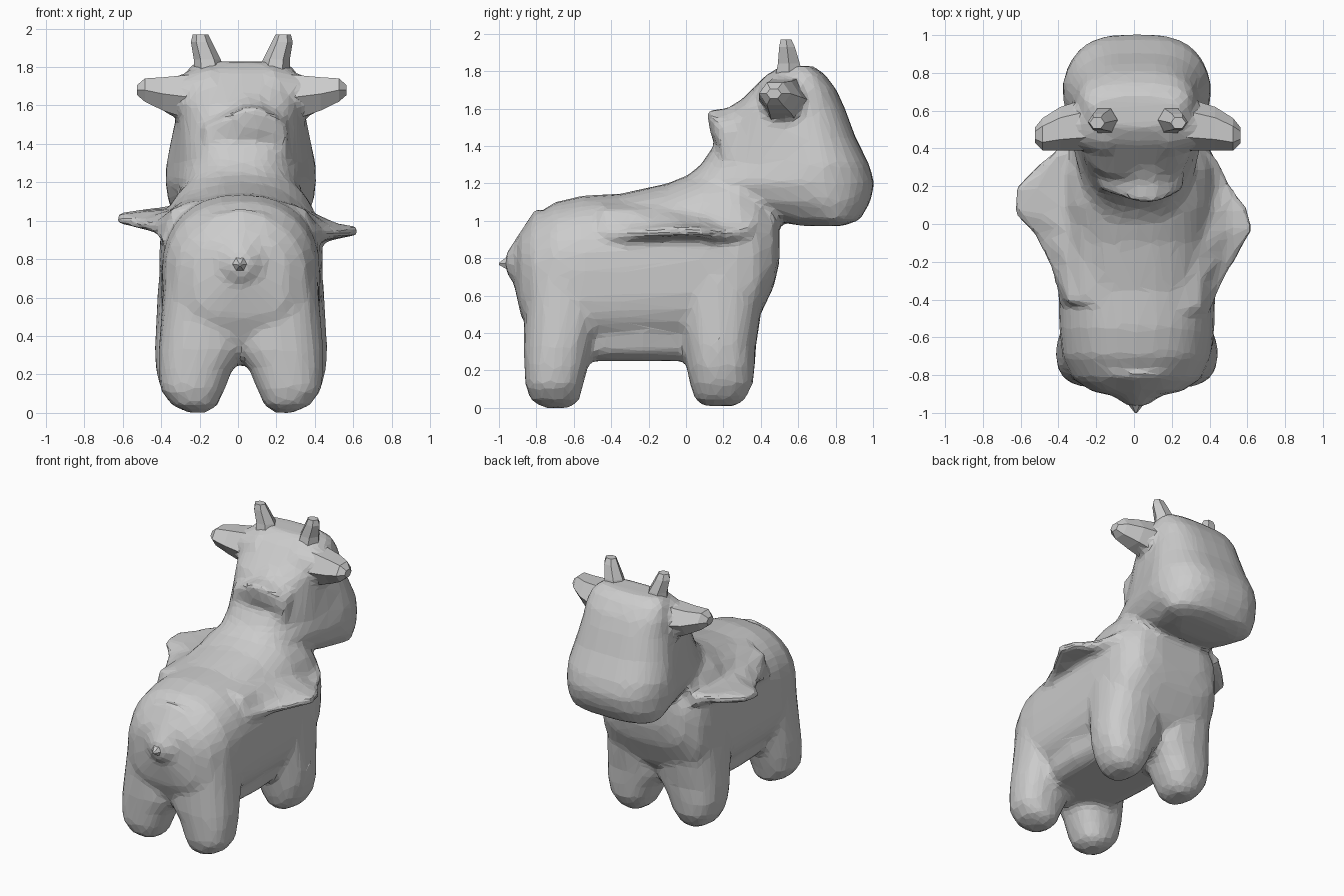
import bpy, bmesh, math
from mathutils import Vector

if "Cube" in bpy.data.objects:
    bpy.data.objects.remove(bpy.data.objects["Cube"])

CX = 0.015  # slight sideways offset of the whole figure


def ring(n, exp, fn):
    """Superellipse loop: fn maps unit (u, v) to a 3D point."""
    pts = []
    for i in range(n):
        a = 2 * math.pi * i / n
        c, s = math.cos(a), math.sin(a)
        u = math.copysign(abs(c) ** (2 / exp), c)
        v = math.copysign(abs(s) ** (2 / exp), s)
        pts.append(Vector(fn(u, v)))
    return pts


def loft(bm, rings):
    """Skin a list of loops and cap both ends."""
    loops = [[bm.verts.new(p) for p in r] for r in rings]
    n = len(loops[0])
    faces = []
    for a, b in zip(loops, loops[1:]):
        for i in range(n):
            j = (i + 1) % n
            faces.append(bm.faces.new((a[i], a[j], b[j], b[i])))
    faces += [bm.faces.new(loops[0]), bm.faces.new(loops[-1])]
    bmesh.ops.recalc_face_normals(bm, faces=faces)


def finish(bm, name):
    me = bpy.data.meshes.new(name)
    bm.to_mesh(me)
    bm.free()
    ob = bpy.data.objects.new(name, me)
    bpy.context.collection.objects.link(ob)
    return ob


def stub(bm, sides, sections):
    """Tapered stub; each section = centre, half-axis A, half-axis B."""
    loft(bm, [ring(sides, 2, lambda u, v: Vector(c) + Vector(a) * u + Vector(b) * v)
              for c, a, b in sections])


def spike(name, sides, sections):
    bm = bmesh.new()
    stub(bm, sides, sections)
    return finish(bm, name)


body = bmesh.new()

# Trunk: slices along y (y, z low, z high, half width); upper half domed, lower half boxier
trunk = [(-0.915, .64, .88, .10), (-0.885, .50, .94, .24), (-0.82, .36, 1.02, .34),
         (-0.70, .33, 1.10, .395), (-0.55, .33, 1.135, .41), (-0.35, .33, 1.145, .415),
         (-0.10, .33, 1.20, .42), (0.10, .33, 1.28, .425), (0.28, .34, 1.28, .425),
         (0.38, .46, 1.2, .40), (0.47, .65, 1.1, .32), (0.50, .78, 1.02, .2)]


def trunk_ring(y, lo, hi, w):
    up = ring(32, 2.3, lambda u, v: (CX + u * w, y, (lo + hi) / 2 + v * (hi - lo) / 2))
    down = ring(32, 3.4, lambda u, v: (CX + u * w, y, (lo + hi) / 2 + v * (hi - lo) / 2))
    return up[:17] + down[17:]


loft(body, [trunk_ring(*t) for t in trunk])

# Recessed belly under the trunk
loft(body, [ring(20, 2.6, lambda u, v: (CX + u * w, -.23 + v * d, z))
            for z, w, d in ((.25, .25, .46), (.30, .32, .5), (.45, .36, .52))])

# Tail flare blended into the rump
stub(body, 12, [((CX, y, .775), (r, 0, 0), (0, 0, r))
                for y, r in ((-.8, .30), (-.885, .17), (-.93, .10), (-.965, .05))])

# Neck and head: slices along z (z, y back, y front, half width), narrower at the back
head = [(0.972, .62, .84, .25), (1.005, .45, .93, .35), (1.10, .15, .985, .395),
        (1.20, -.04, 1.008, .41), (1.30, .08, .98, .405), (1.45, .18, .905, .37),
        (1.60, .25, .85, .335), (1.70, .35, .805, .32), (1.78, .43, .745, .295),
        (1.828, .51, .68, .24)]


def head_ring(z, y0, y1, w):
    taper = .36 if z < 1.4 else .24 if z < 1.5 else .12
    return ring(36, 3, lambda u, v: (CX + u * w * (1 - taper * max(0, (.4 - v) / 1.4) ** .8),
                                     (y0 + y1) / 2 + v * (y1 - y0) / 2, z))


loft(body, [head_ring(*h) for h in head])

# Four legs: slices along z (z, y back, y front, x inner, x outer)
rear = [(0.0, -.76, -.62, .18, .27), (.04, -.83, -.57, .12, .36), (.12, -.86, -.55, .085, .42),
        (.23, -.865, -.52, .04, .43), (.33, -.87, -.49, -.03, .43), (.7, -.86, -.4, -.03, .40)]
front = [(0.01, .09, .27, .19, .30), (.05, .045, .32, .13, .37), (.13, .02, .36, .085, .42),
         (.23, 0, .37, .04, .445), (.33, -.02, .375, -.03, .45), (.7, -.1, .43, -.03, .43)]
for side in (-1, 1):
    for leg in (rear, front):
        loft(body, [ring(16, 2.4, lambda u, v: (CX + side * ((x0 + x1) / 2 + u * (x1 - x0) / 2),
                                                (y0 + y1) / 2 + v * (y1 - y0) / 2, z))
                    for z, y0, y1, x0, x1 in leg])

# Shoulder flaps: wedge slices along y (y, tip x, tip z)
flap_right = [(-.46, .40, .93), (-.3, .47, .93), (-.15, .56, .94), (-.03, .625, .95),
              (.08, .60, .945), (.2, .51, .93), (.36, .43, .96)]
flap_left = [(-.42, .37, .95), (-.2, .45, .97), (-.05, .53, .985), (.06, .635, 1.01),
             (.19, .625, 1.02), (.3, .52, 1.03), (.42, .38, 1.05)]
for side, flap in ((1, flap_right), (-1, flap_left)):
    rows = []
    for y, tx, tz in flap:
        top = 1.12 + 0.2 * max(0, y + 0.3)
        sec = [(.12, top), (.27, top - .03), (.35, 1.06), (.36 * .4 + tx * .6, tz + .035),
               (tx, tz + .02), (tx, tz - .025), (.4, tz - .05), (.12, tz - .15)]
        rows.append([Vector((side * x, y, z)) for x, z in sec])
    loft(body, rows)

# Raised lip at the nape: slices along x (x, lift)
loft(body, [[Vector((x, y, z)) for y, z in
             ((.32, 1.32), (.18, 1.36), (.18 - .05 * k, 1.43 + .04 * k),
              (.19 - .08 * k, 1.49 + .1 * k), (.22, 1.5 + .1 * k), (.38, 1.60 + .1 * k))]
            for x, k in ((-.18, 0), (-.08, .5), (.03, 1), (.11, 1), (.19, .6), (.26, 0))])

# Ear roots flaring out of the head
for s in (-1, 1):
    stub(body, 12, [((CX + s * x, .52, 1.645), (0, r, 0), (0, 0, r))
                    for x, r in ((.15, .17), (.28, .13), (.36, .10), (.42, .07))])

# Fuse into one skin, soften, then facet
ob = finish(body, "body")
m = ob.modifiers.new("fuse", 'REMESH')
m.mode = 'VOXEL'
m.voxel_size = 0.022
m = ob.modifiers.new("soften", 'SMOOTH')
m.factor = 0.5
m.iterations = 7
m = ob.modifiers.new("facet", 'DECIMATE')
m.ratio = 0.1

# Tail tip
spike("tail", 6, [((.01, -.88, .775), (.10, 0, 0), (0, 0, .10)),
                  ((.01, -.95, .775), (.045, 0, 0), (0, 0, .045)),
                  ((.01, -1.0, .77), (.006, 0, 0), (0, 0, .006))])

# Horns and ears, one per side
for s, label in ((-1, "left"), (1, "right")):
    ox = 0.02
    spike("horn_" + label, 6, [((ox + s * .165, .55, 1.74), (.085, 0, 0), (0, .09, 0)),
                               ((ox + s * .18, .55, 1.84), (.07, 0, 0), (0, .068, 0)),
                               ((ox + s * .21, .54, 1.93), (.055, 0, 0), (0, .048, 0)),
                               ((ox + s * .215, .535, 1.97), (.04, 0, 0), (0, .033, 0))])
    spike("ear_" + label, 6, [((ox + s * .25, .53, 1.64), (0, .14, 0), (0, 0, .14)),
                              ((ox + s * .41, .505, 1.66), (0, .115, 0), (0, 0, .10)),
                              ((ox + s * .505, .475, 1.68), (0, .085, 0), (0, 0, .07)),
                              ((ox + s * .545, .47, 1.68), (0, .04, 0), (0, 0, .03))])
